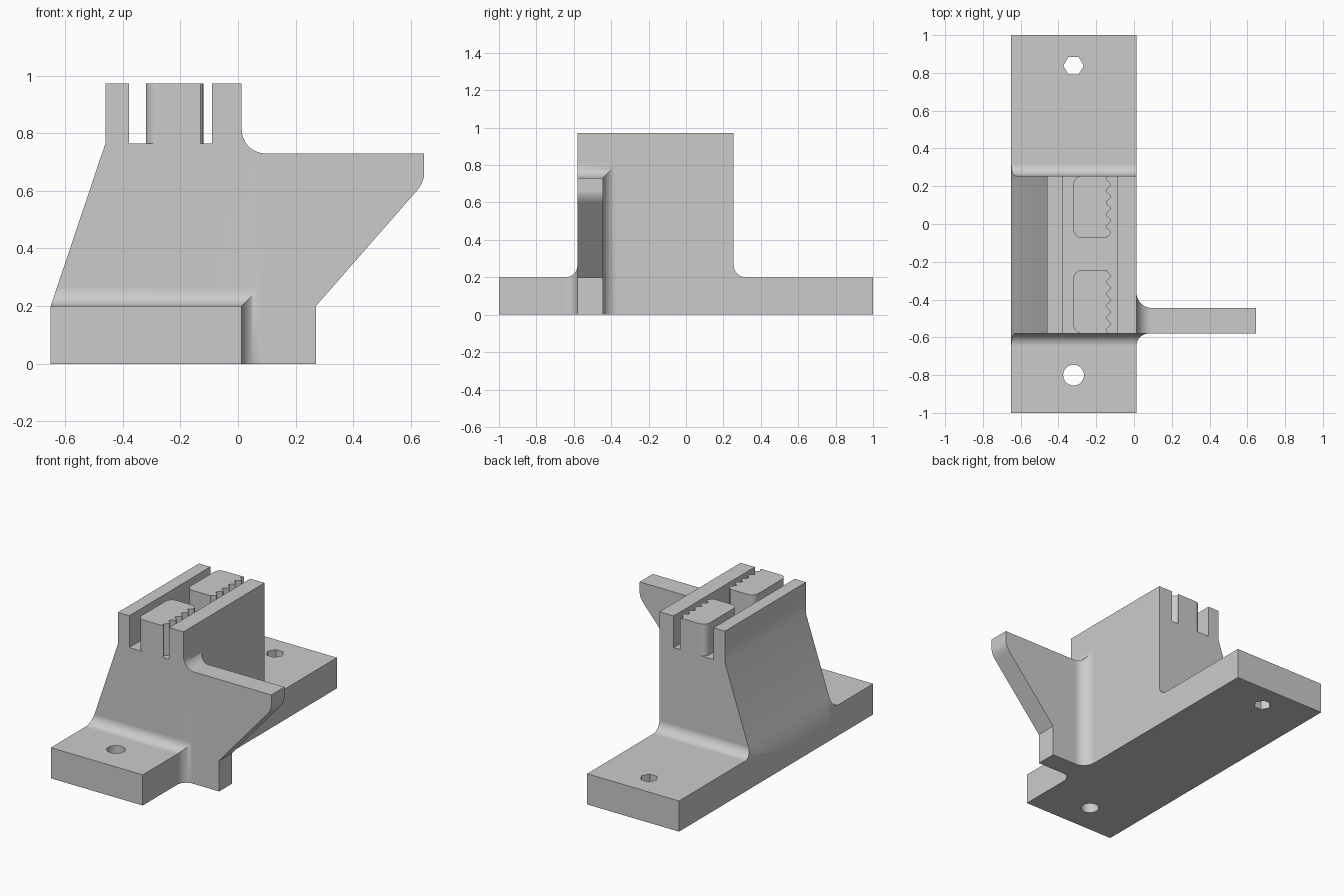
import bpy, bmesh, math

cube = bpy.data.objects.get("Cube")
if cube:
    bpy.data.objects.remove(cube, do_unlink=True)

grey = bpy.data.materials.new("light_grey")
grey.use_nodes = True
grey.diffuse_color = (0.6, 0.6, 0.6, 1)
grey.node_tree.nodes["Principled BSDF"].inputs["Base Color"].default_value = (0.6, 0.6, 0.6, 1)

# Main dimensions
LEFT, RIGHT = -0.65, 0.013            # base sides
FRONT, BACK = -0.58, 0.255            # tower faces
BASE_TOP, FLOOR, TOP = 0.2, 0.765, 0.972
ARM_BACK, ARM_TOP = -0.445, 0.73
LEAN = 0.19 / (FLOOR - BASE_TOP)      # slope of the tower's side


def loft(name, rings):
    """Closed solid through a list of equally long rings of points."""
    bm = bmesh.new()
    loops = [[bm.verts.new(p) for p in ring] for ring in rings]
    n = len(loops[0])
    for a, b in zip(loops, loops[1:]):
        for i in range(n):
            j = (i + 1) % n
            bm.faces.new((a[i], a[j], b[j], b[i]))
    bm.faces.new(loops[0])
    bm.faces.new(loops[-1])
    bmesh.ops.remove_doubles(bm, verts=bm.verts[:], dist=1e-5)
    bmesh.ops.recalc_face_normals(bm, faces=bm.faces[:])
    mesh = bpy.data.meshes.new(name)
    bm.to_mesh(mesh)
    bm.free()
    mesh.materials.append(grey)
    obj = bpy.data.objects.new(name, mesh)
    bpy.context.collection.objects.link(obj)
    return obj


def extrude_y(name, outline, y0, y1):
    return loft(name, [[(x, y, z) for x, z in outline] for y in (y0, y1)])


def extrude_z(name, outline, z0, z1):
    return loft(name, [[(x, y, z) for x, y in outline] for z in (z0, z1)])


def activate(obj):
    bpy.ops.object.select_all(action='DESELECT')
    obj.select_set(True)
    bpy.context.view_layer.objects.active = obj


def combine(body, part, operation):
    activate(body)
    mod = body.modifiers.new(operation, 'BOOLEAN')
    mod.operation, mod.solver, mod.object = operation, 'EXACT', part
    bpy.ops.object.modifier_apply(modifier=mod.name)
    bpy.data.objects.remove(part, do_unlink=True)


def finish(obj):
    activate(obj)
    bpy.ops.object.shade_smooth_by_angle(angle=math.radians(30))
    mod = obj.modifiers.new("even_shading", 'WEIGHTED_NORMAL')
    mod.keep_sharp = True


def cove(radius, steps=12):
    """Concave quarter round: (distance from wall, growth of the outline)."""
    angles = [math.pi / 2 * i / steps for i in range(steps + 1)]
    return [(radius * (1 - math.cos(t)), radius * (1 - math.sin(t))) for t in angles]


def base_fillet(name, wall, direction, widen):
    """Fillet between the base and a tower face, mitred round the base corner."""
    def ring(d, f):
        y, r = wall + direction * d, RIGHT + widen * f
        return [(LEFT, y, 0), (LEFT, y, BASE_TOP), (LEFT + LEAN * f, y, BASE_TOP + f),
                (r, y, BASE_TOP + f), (r, y, 0)]
    size = 0.065
    return loft(name, [ring(-0.05, size)] + [ring(d, f) for d, f in cove(size)])


def arm_fillet():
    """Fillet between the arm and the tower side, mitred at the arm's top edge."""
    def ring(d, f):
        x, y, z = RIGHT + d, ARM_BACK + f, ARM_TOP + f
        return [(x, FRONT, 0), (x, y, 0), (x, y, z), (x, FRONT, z)]
    size = 0.082
    return loft("arm_fillet", [ring(-0.05, size)] + [ring(d, f) for d, f in cove(size)])


def polygon(cx, cy, radius, sides):
    return [(cx + radius * math.cos(2 * math.pi * i / sides),
             cy + radius * math.sin(2 * math.pi * i / sides)) for i in range(sides)]


# Base plate
body = extrude_z("bracket_body", [(LEFT, -1), (RIGHT, -1), (RIGHT, 1), (LEFT, 1)], 0, BASE_TOP)

# Tower with a channel along its top
tower = extrude_y("tower", [
    (LEFT, 0), (LEFT, BASE_TOP), (-0.46, FLOOR), (-0.46, TOP), (-0.378, TOP),
    (-0.378, FLOOR), (-0.09, FLOOR), (-0.09, TOP), (RIGHT, TOP), (RIGHT, 0)], FRONT, BACK)
combine(body, tower, 'UNION')

# Side arm with a rounded tip
tip = []
for i in range(9):
    t = i / 8
    a, b, c = (1 - t) ** 2, 2 * t * (1 - t), t * t
    tip.append((a * 0.62 + (b + c) * 0.646, a * 0.6 + b * 0.63 + c * 0.665))
arm = extrude_y("arm", [(-0.1, 0), (0.27, 0), (0.27, BASE_TOP)] + tip
                + [(0.646, ARM_TOP), (-0.1, ARM_TOP)], FRONT, ARM_BACK)
combine(body, arm, 'UNION')

# Fillets
combine(body, arm_fillet(), 'UNION')
combine(body, base_fillet("front_fillet", FRONT, -1, 1), 'UNION')
combine(body, base_fillet("back_fillet", BACK, 1, 0), 'UNION')

# Round bolt hole in front, hexagonal one behind
combine(body, extrude_z("round_hole", polygon(-0.32, -0.8, 0.055, 40), -0.1, 0.4), 'DIFFERENCE')
combine(body, extrude_z("hex_hole", polygon(-0.32, 0.838, 0.054, 6), -0.1, 0.4), 'DIFFERENCE')
finish(body)


def clamp_block(name, y0, y1, tooth):
    """Block with rounded left corners and a toothed right edge."""
    pitch, r, left = 0.0635, 0.045, -0.32
    steps = 48
    outline = []
    for i in range(steps + 1):
        y = y0 + (y1 - y0) * i / steps
        outline.append((-0.134 + 0.0135 * math.cos(2 * math.pi * (y - tooth) / pitch), y))
    for cy, start in ((y1 - r, 90), (y0 + r, 180)):
        for i in range(9):
            t = math.radians(start + 90 * i / 8)
            outline.append((left + r + r * math.cos(t), cy + r * math.sin(t)))
    finish(extrude_z(name, outline, FLOOR, TOP))


# Toothed clamp blocks standing in the channel
clamp_block("front_clamp_block", FRONT, -0.243, -0.275)
clamp_block("back_clamp_block", -0.075, BACK, -0.045)
